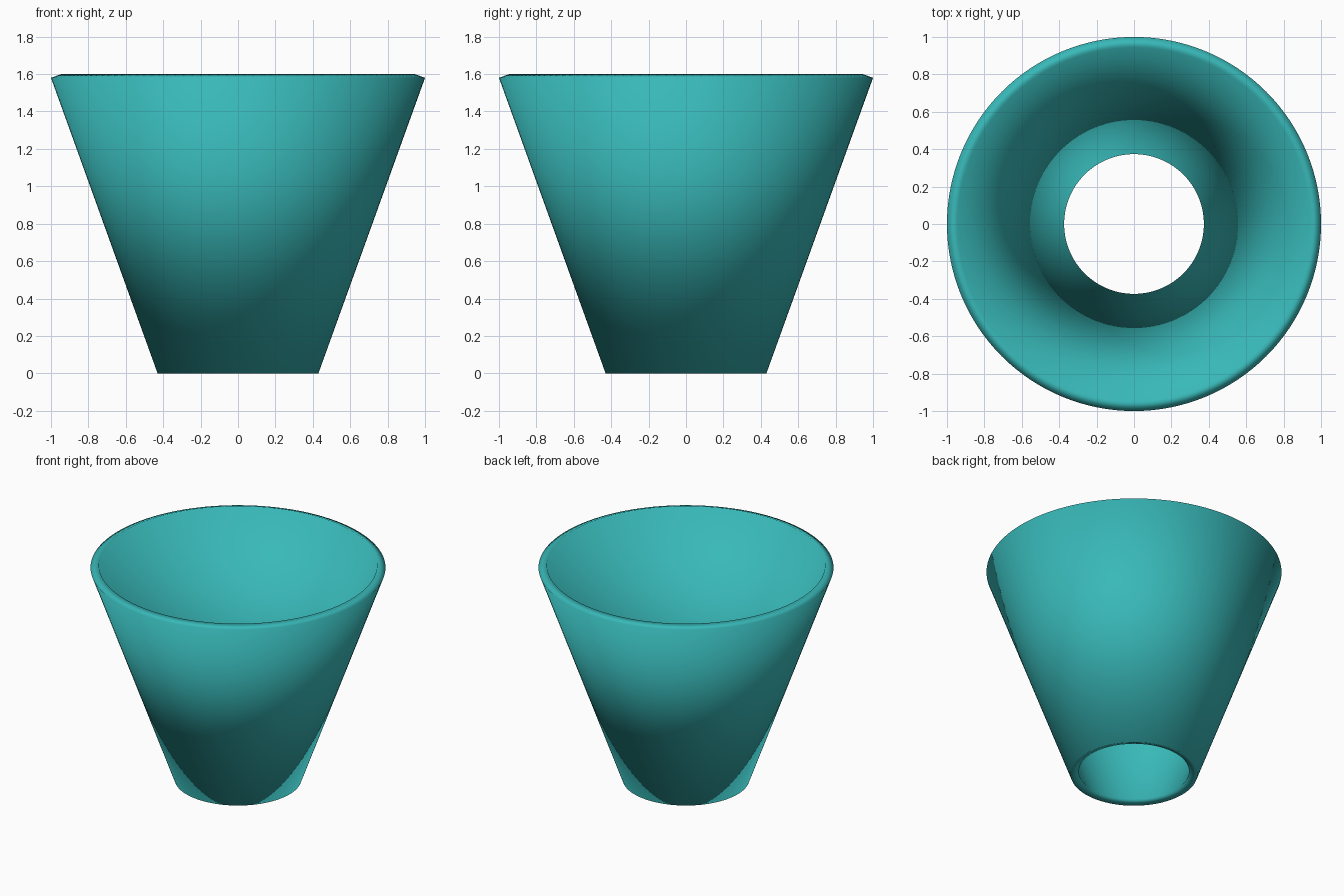
import bpy

if "Cube" in bpy.data.objects:
    bpy.data.objects.remove(bpy.data.objects["Cube"])

# Flared open-ended cup: a cone wall without caps
R_BOTTOM, R_TOP, HEIGHT, WALL = 0.43, 1.0, 1.58, 0.06
bpy.ops.mesh.primitive_cone_add(vertices=128, radius1=R_BOTTOM, radius2=R_TOP,
                                depth=HEIGHT, end_fill_type='NOTHING',
                                location=(0, 0, HEIGHT / 2))
cup = bpy.context.object
cup.name = "flared_cup"

# Wall thickness grows inward, so both rims are square to the wall
solid = cup.modifiers.new("wall_thickness", 'SOLIDIFY')
solid.thickness = WALL
solid.offset = -1
solid.use_even_offset = True

# Fully smooth shading that rolls over the rims
bpy.ops.object.shade_smooth()

# Teal finish
teal = bpy.data.materials.new("teal")
teal.diffuse_color = (0.04, 0.48, 0.48, 1)
teal.use_nodes = True
teal.node_tree.nodes["Principled BSDF"].inputs["Base Color"].default_value = teal.diffuse_color
cup.data.materials.append(teal)
